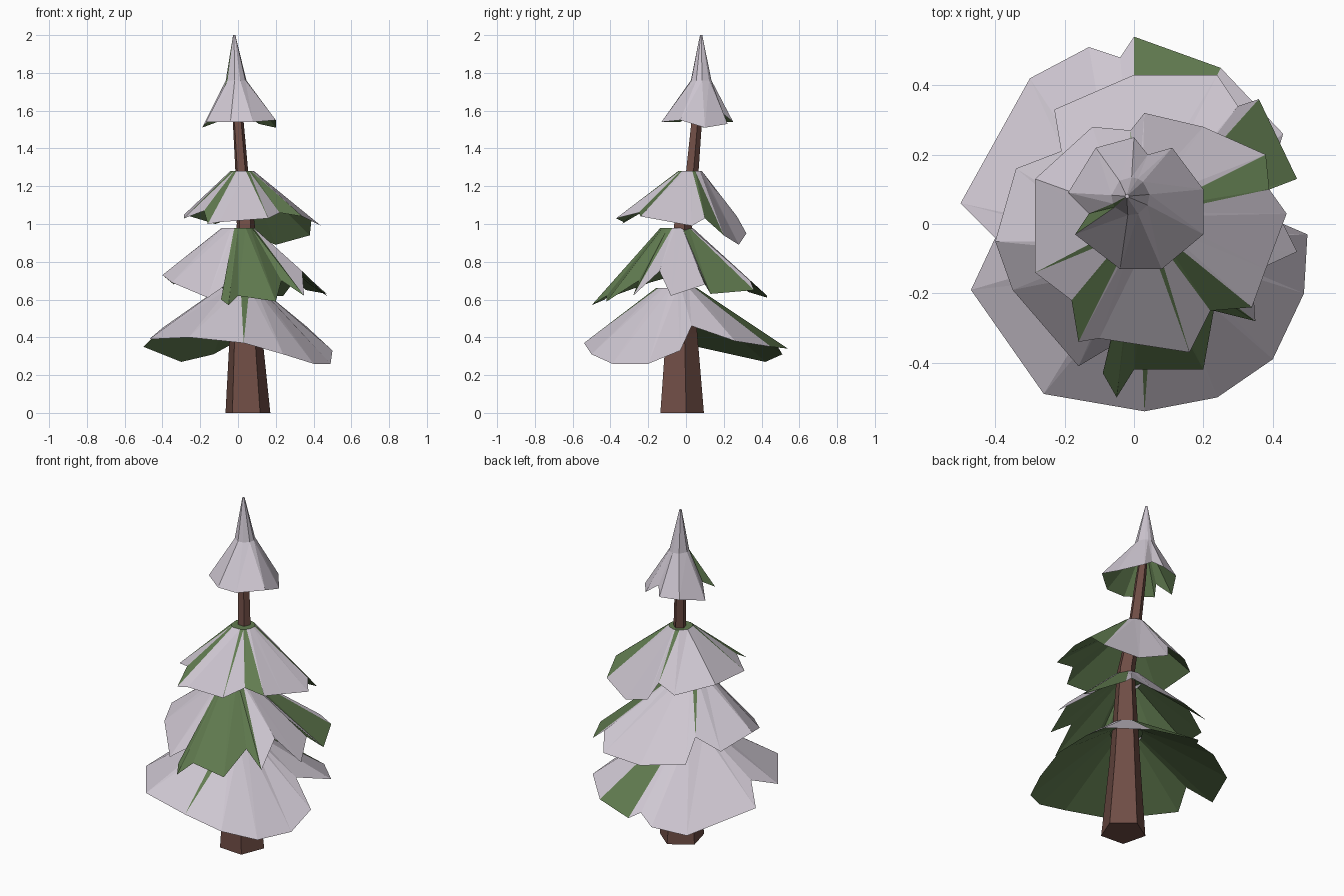
import bpy, math


def material(name, rgb):
    m = bpy.data.materials.new(name)
    m.diffuse_color = (*rgb, 1)
    return m


SNOW = material("snow", (0.62, 0.57, 0.64))
GREEN = material("needles", (0.12, 0.20, 0.08))
BARK = material("bark", (0.16, 0.075, 0.06))


def build(name, verts, faces, mats, ids):
    me = bpy.data.meshes.new(name)
    me.from_pydata(verts, [], faces)
    for m in mats:
        me.materials.append(m)
    for p, i in zip(me.polygons, ids):
        p.material_index = i
    ob = bpy.data.objects.new(name, me)
    bpy.context.collection.objects.link(ob)


def tier(name, rings, rim, colours):
    """Ragged skirt: rings = (x, y, z, radius) from the crown down, rim = (x, y, z).
    Colours per rim segment: s snow, g green, w snow with a green wedge."""
    n = len(rim)
    cx, cy = rings[-1][:2]
    angles = [math.atan2(p[1] - cy, p[0] - cx) for p in rim]

    def ring(x, y, z, r):
        return [(x + r * math.cos(a), y + r * math.sin(a), z) for a in angles]

    verts = []
    for r in rings:
        verts += ring(*r)
    verts += rim
    x, y, z, r = rings[-1]
    verts += ring(x, y, z - 0.03, r * 0.8)
    faces, ids = [list(range(n))[::-1]], [1 if len(rings) == 1 else 0]
    k = len(rings)
    for i in range(n):
        j = (i + 1) % n
        for q in range(k):
            a, b = q * n, (q + 1) * n
            c = colours[i]
            faces += [(a + i, b + j, b + i), (a + i, a + j, b + j)]
            ids += [int(c == "g"), int(c in "gw")]
        a, b = k * n, (k + 1) * n
        faces.append((a + i, a + j, b + j, b + i))
        ids.append(1)
    # rims are listed clockwise from above, so wind the faces outward
    build(name, verts, faces, [SNOW, GREEN], ids)


# Trunk: leaning, tapered five-sided sections (x, y, z, radius)
sections = [(0.05, -0.03, 0, 0.125), (0.04, -0.03, 0.42, 0.09),
            (0.04, -0.02, 1.0, 0.05), (0.02, 0.03, 1.27, 0.036),
            (0.0, 0.055, 1.55, 0.03), (-0.01, 0.08, 1.75, 0.02)]
N = 5
tv = [(x + r * math.cos(6.2832 * i / N + 0.25), y + r * math.sin(6.2832 * i / N + 0.25), z)
      for x, y, z, r in sections for i in range(N)]
tf = [(s * N + i, s * N + (i + 1) % N, (s + 1) * N + (i + 1) % N, (s + 1) * N + i)
      for s in range(len(sections) - 1) for i in range(N)]
tf += [tuple(range(N))[::-1], tuple(range(len(tv) - N, len(tv)))]
build("trunk", tv, tf, [BARK], [0] * len(tf))

# Lowest branch tier
tier("lower_branches", [(0.01, -0.05, 0.66, 0.11)], [
    (-0.5, 0.06, 0.35), (-0.3, 0.42, 0.27), (-0.13, 0.51, 0.31), (-0.04, 0.48, 0.36),
    (0.0, 0.54, 0.34), (0.25, 0.45, 0.35), (0.43, 0.26, 0.38), (0.36, 0.03, 0.46),
    (0.5, -0.03, 0.33), (0.49, -0.2, 0.26), (0.4, -0.39, 0.26), (0.24, -0.5, 0.31),
    (0.03, -0.54, 0.37), (-0.26, -0.49, 0.4), (-0.47, -0.19, 0.39), (-0.4, -0.04, 0.45)],
    "ssswgsssssswssss")

# Second branch tier
tier("middle_branches", [(0.0, -0.05, 0.98, 0.085)], [
    (-0.4, -0.05, 0.73), (-0.34, 0.16, 0.68), (-0.21, 0.21, 0.75), (-0.23, 0.33, 0.64),
    (0.0, 0.43, 0.61), (0.24, 0.43, 0.62), (0.3, 0.34, 0.7), (0.36, 0.36, 0.65),
    (0.47, 0.13, 0.63), (0.38, 0.1, 0.68), (0.47, -0.08, 0.62), (0.34, -0.14, 0.75),
    (0.35, -0.28, 0.62), (0.23, -0.25, 0.7), (0.2, -0.42, 0.59), (0.0, -0.42, 0.62),
    (-0.05, -0.5, 0.57), (-0.09, -0.43, 0.6), (-0.06, -0.35, 0.68), (-0.16, -0.41, 0.61),
    (-0.35, -0.19, 0.69)],
    "swsssswgwsswggggggsss")

# Third branch tier
tier("upper_branches", [(0.02, 0.02, 1.28, 0.065)], [
    (-0.285, 0.13, 1.05), (-0.12, 0.28, 1.0), (-0.01, 0.27, 1.04), (0.03, 0.32, 0.95),
    (0.2, 0.28, 0.89), (0.38, 0.2, 0.94), (0.39, 0.1, 1.03), (0.44, 0.03, 0.99),
    (0.38, -0.13, 1.02), (0.34, -0.24, 1.04), (0.22, -0.25, 1.06), (0.16, -0.37, 1.03),
    (-0.1, -0.33, 1.01), (-0.16, -0.34, 1.0), (-0.18, -0.22, 1.07), (-0.285, -0.14, 1.03)],
    "swsssgsssgwssgws")

# Pointed snowy top
tier("tree_top", [(-0.02, 0.08, 2.0, 0.006), (-0.01, 0.08, 1.76, 0.055)], [
    (-0.19, 0.09, 1.51), (-0.11, 0.22, 1.54), (0.0, 0.25, 1.54), (0.04, 0.2, 1.58),
    (0.11, 0.22, 1.53), (0.2, 0.1, 1.51), (0.2, -0.03, 1.55), (0.08, -0.13, 1.54),
    (-0.04, -0.13, 1.54), (-0.17, -0.03, 1.54), (-0.13, 0.03, 1.58)],
    "sssssssssgs")

# Make all normals face outward
import bmesh
for ob in bpy.context.collection.objects:
    bm = bmesh.new()
    bm.from_mesh(ob.data)
    bmesh.ops.recalc_face_normals(bm, faces=bm.faces)
    bm.to_mesh(ob.data)
    bm.free()
